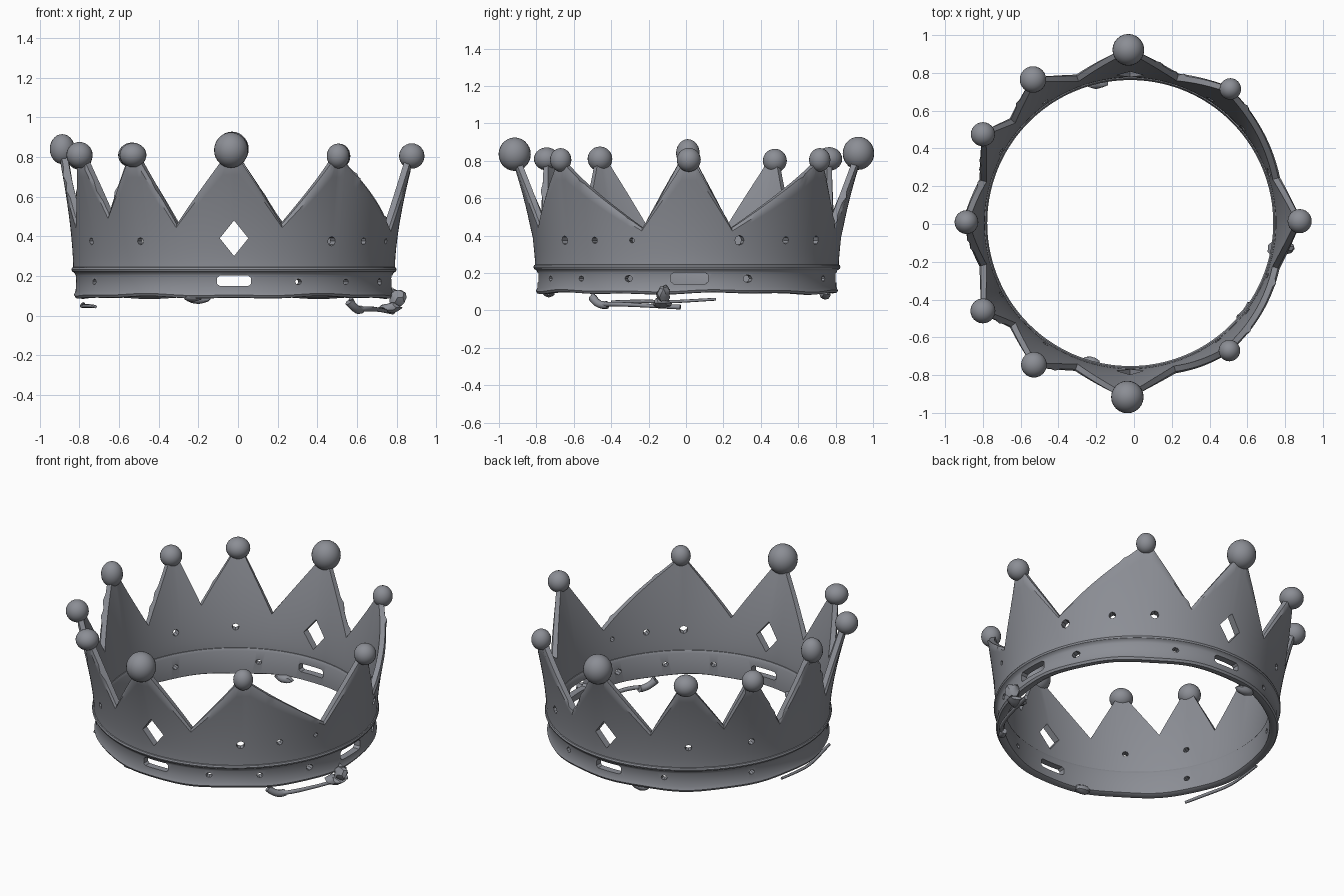
import bpy, bmesh, math, random
from mathutils import Vector, Matrix

if "Cube" in bpy.data.objects:
    bpy.data.objects.remove(bpy.data.objects["Cube"])

random.seed(4)
CX, CY = -0.02, 0.005          # ring centre
R, WALL = 0.80, 0.042          # outer radius and wall thickness

pewter = bpy.data.materials.new("pewter grey")
pewter.diffuse_color = (0.26, 0.27, 0.30, 1)
pewter.use_nodes = True
pewter.node_tree.nodes["Principled BSDF"].inputs["Base Color"].default_value = pewter.diffuse_color


def add_object(name, bm):
    bmesh.ops.recalc_face_normals(bm, faces=bm.faces)
    mesh = bpy.data.meshes.new(name)
    bm.to_mesh(mesh)
    bm.free()
    ob = bpy.data.objects.new(name, mesh)
    bpy.context.collection.objects.link(ob)
    mesh.materials.append(pewter)
    return ob


def activate(ob):
    bpy.ops.object.select_all(action='DESELECT')
    ob.select_set(True)
    bpy.context.view_layer.objects.active = ob


def smooth(ob, angle=35):
    activate(ob)
    bpy.ops.object.shade_smooth_by_angle(angle=math.radians(angle))


def polar(deg, r, z):
    a = math.radians(deg)
    return Vector((CX + r * math.cos(a), CY + r * math.sin(a), z))


def closed_rings(name, angles, section):
    """Sweep a closed section, given per angle as (r, z) points, around the ring."""
    bm = bmesh.new()
    cols = [[bm.verts.new(polar(a, r, z)) for r, z in section(a)] for a in angles]
    for i, c in enumerate(cols):
        d = cols[(i + 1) % len(cols)]
        for j in range(len(c)):
            k = (j + 1) % len(c)
            bm.faces.new((c[j], d[j], d[k], c[k]))
    return add_object(name, bm)


# Ball tips: x, y, z, radius, height ratio
BALLS = [(0.877, 0.015, 0.805, 0.064, 1.0), (0.51, 0.715, 0.805, 0.057, 1.1),
         (-0.03, 0.922, 0.84, 0.084, 1.05), (-0.535, 0.765, 0.81, 0.07, 0.9),
         (-0.80, 0.475, 0.80, 0.064, 1.0), (-0.887, 0.01, 0.84, 0.063, 1.2),
         (-0.80, -0.46, 0.81, 0.066, 1.0), (-0.53, -0.745, 0.81, 0.068, 0.9),
         (-0.035, -0.916, 0.835, 0.086, 1.04), (0.505, -0.67, 0.805, 0.057, 1.1)]
PEAKS = []
for x, y, z, r, k in BALLS:
    PEAKS.append((math.degrees(math.atan2(y - CY, x - CX)) % 360,
                  math.hypot(x - CX, y - CY), z - 0.5 * r))
PEAKS.sort()
if PEAKS[-1][0] > 350:
    last = PEAKS.pop()
    PEAKS.insert(0, (last[0] - 360, last[1], last[2]))
# Low points between the tips, in the same order
VALLEYS = [(17, 0.44), (72, 0.45), (110, 0.46), (139, 0.51), (164, 0.46),
           (196, 0.46), (221, 0.51), (249.5, 0.46), (287, 0.46), (343, 0.44)]
TIP = 2.6                      # half angle of each flat tip


def rim(a):
    """Height of the rim and radius of the flare at one angle."""
    a %= 360
    if a < PEAKS[0][0]:
        a += 360
    for i, (pa, pr, pz) in enumerate(PEAKS):
        qa, qr, qz = PEAKS[(i + 1) % len(PEAKS)]
        if qa <= pa:
            qa += 360
        if pa <= a <= qa:
            va, vz = VALLEYS[i]
            f = (a - pa) / (qa - pa)
            d, span, top = (a - pa, va - pa, pz) if a <= va else (qa - a, qa - va, qz)
            t = max(0.0, (d - TIP) / (span - TIP))
            return top + (vz - top) * t ** 0.95, pr + (qr - pr) * f


def wall_section(a):
    top, flare = rim(a)
    rows = 14

    def rad(z):
        s = max(0.0, (z - 0.25) / 0.55)
        return R + (flare - R) * s ** 1.5 + 0.012
    zs = [0.225 + (top - 0.225) * i / rows for i in range(rows + 1)]
    outer = [(rad(z) - 0.012 * (z == top), z) for z in zs]
    inner = [(rad(z) - WALL, z) for z in reversed(zs)]
    return outer + inner


# Pointed wall, with extra columns at tips and valleys
angles = {float(i) * 1.5 for i in range(240)}
for p in PEAKS:
    angles |= {round((p[0] + d) % 360, 3) for d in (-TIP, 0, TIP)}
angles |= {float(v[0]) for v in VALLEYS}
wall = closed_rings("pointed_wall", sorted(angles), wall_section)

# Lower band with a raised bead and a thickened foot
PROFILE = [(0.757, 0.10), (0.775, 0.09), (0.80, 0.092), (0.808, 0.105), (0.799, 0.125),
           (0.798, 0.20), (0.805, 0.215), (0.817, 0.222), (0.821, 0.232),
           (0.817, 0.242), (0.80, 0.25), (0.765, 0.25), (0.757, 0.235)]


def band_section(a):
    wave = 0.004 * math.sin(math.radians(a * 5)) + 0.003 * math.sin(math.radians(a * 11))
    return [(r, z + (wave if z < 0.13 else 0)) for r, z in PROFILE]


band = closed_rings("lower_band", [i * 2.0 for i in range(180)], band_section)

# Cutters: diamonds, slots and round holes through the ring
cut = bmesh.new()


def cutter(deg, z, w, h, sides, turn=0.0):
    a = math.radians(deg)
    out = Vector((math.cos(a), math.sin(a), 0))
    side = Vector((-math.sin(a), math.cos(a), 0))
    if sides == 'slot':
        shape = [(-1, -.6), (-.85, -1), (.85, -1), (1, -.6), (1, .6), (.85, 1), (-.85, 1), (-1, .6)]
    else:
        shape = [(math.cos(2 * math.pi * i / sides), math.sin(2 * math.pi * i / sides))
                 for i in range(sides)]
    near, far = ([cut.verts.new(polar(deg, r, z) + side * u * w + Vector((0, 0, v * h)))
                  for u, v in shape] for r in (0.66, 1.0))
    n = len(shape)
    cut.faces.new(near)
    cut.faces.new(far)
    for i in range(n):
        cut.faces.new((near[i], near[(i + 1) % n], far[(i + 1) % n], far[i]))


for deg in (90, 270):
    cutter(deg, 0.39, 0.072, 0.09, 4)
    cutter(deg, 0.175, 0.085, 0.026, 'slot')
cutter(1, 0.172, 0.10, 0.03, 'slot')
for deg, size in ((20, .026), (40, .02), (57, .024), (125, .02), (151, .02), (209, .018),
                  (235, .018), (307, .024), (323, .018), (339, .014)):
    cutter(deg, 0.375, size, size, 8)
for deg, size in ((24, .026), (66, .02), (115, .018), (152, .018), (208, .018),
                  (294, .018), (315, .018), (337, .022)):
    cutter(deg, 0.17, size, size * 0.8, 8)
cutters = add_object("hole_cutters", cut)
cutters.hide_render = True
for ob in (wall, band):
    mod = ob.modifiers.new("holes", 'BOOLEAN')
    mod.operation, mod.solver, mod.object = 'DIFFERENCE', 'EXACT', cutters
    activate(ob)
    bpy.ops.object.modifier_apply(modifier="holes")
    smooth(ob)
bpy.data.objects.remove(cutters)

# Ball tips
for i, (x, y, z, r, k) in enumerate(BALLS):
    bm = bmesh.new()
    bmesh.ops.create_uvsphere(bm, u_segments=24, v_segments=14, radius=r,
                              matrix=Matrix.Translation((x, y, z)) @ Matrix.Diagonal((1, 1, k, 1)))
    smooth(add_object(f"ball_tip_{i + 1}", bm), 60)


# Loose strands below the band
def strand(name, points, radius):
    curve = bpy.data.curves.new(name, 'CURVE')
    curve.dimensions = '3D'
    curve.bevel_depth, curve.bevel_resolution = radius, 2
    curve.use_fill_caps = True
    sp = curve.splines.new('NURBS')
    sp.points.add(len(points) - 1)
    for p, co in zip(sp.points, points):
        p.co = (*co, 1)
        p.radius = random.uniform(0.7, 1.3)
    sp.use_endpoint_u, sp.order_u = True, 3
    ob = bpy.data.objects.new(name, curve)
    bpy.context.collection.objects.link(ob)
    curve.materials.append(pewter)


strand("right_strand", [(0.57, -0.50, 0.085), (0.59, -0.47, 0.03), (0.66, -0.40, 0.035),
                        (0.71, -0.28, 0.03), (0.75, -0.15, 0.022), (0.78, -0.03, 0.018)], 0.014)
strand("right_strand_end", [(0.56, -0.50, 0.07), (0.60, -0.47, 0.02), (0.62, -0.42, 0.03)], 0.018)
strand("left_strand", [(-0.72, -0.40, 0.045), (-0.76, -0.25, 0.05), (-0.79, -0.10, 0.045),
                       (-0.79, 0.03, 0.052), (-0.78, 0.16, 0.06)], 0.010)


# Rough lumps: a clump on the right and drips under the band
def lump(name, pos, size, rough):
    bm = bmesh.new()
    bmesh.ops.create_icosphere(bm, subdivisions=2, radius=1)
    for v in bm.verts:
        v.co *= random.uniform(1 - rough, 1 + rough)
        v.co = Vector(pos) + Vector(a * b for a, b in zip(v.co, size))
    smooth(add_object(name, bm))


lump("right_clump_upper", (0.805, -0.12, 0.09), (0.04, 0.035, 0.045), 0.25)
lump("right_clump_lower", (0.77, -0.13, 0.04), (0.055, 0.05, 0.027), 0.2)
lump("front_drip", (-0.23, -0.735, 0.095), (0.05, 0.035, 0.025), 0.1)
lump("back_drip", (-0.20, 0.745, 0.085), (0.06, 0.03, 0.025), 0.1)
